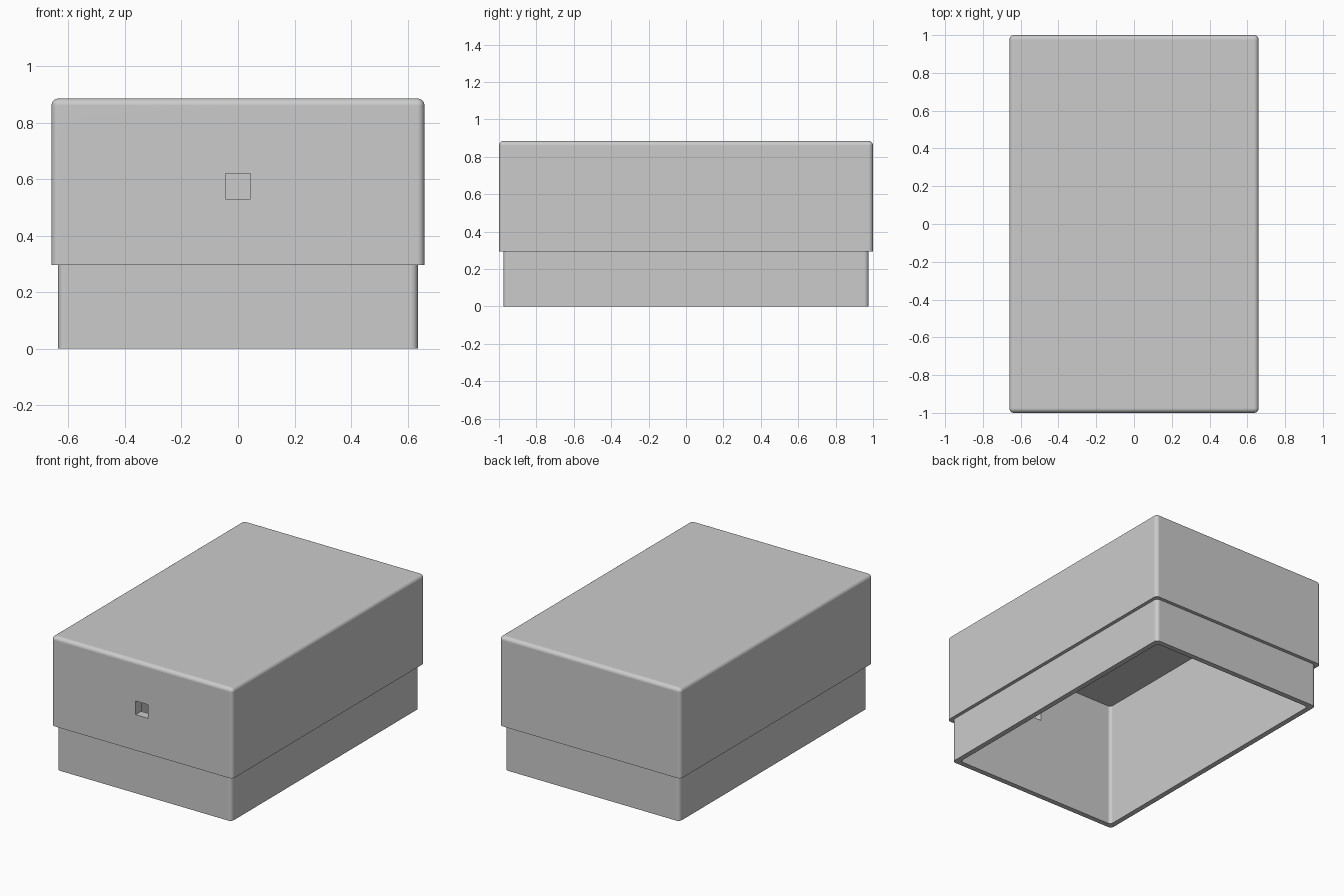
import bpy
import bmesh
import math

default = bpy.data.objects.get("Cube")
if default:
    bpy.data.objects.remove(default, do_unlink=True)

grey = bpy.data.materials.new("light grey")
grey.use_nodes = True
colour = (0.6, 0.6, 0.6, 1)
grey.diffuse_color = colour
grey.node_tree.nodes["Principled BSDF"].inputs["Base Color"].default_value = colour


def block(name, low, high, radius=0.0, round_top=False):
    """Box between two corners, with rounded upright edges and optionally a rounded top."""
    bm = bmesh.new()
    bmesh.ops.create_cube(bm, size=1)
    for v in bm.verts:
        v.co = [lo if c < 0 else hi for c, lo, hi in zip(v.co, low, high)]
    if radius:
        top = high[2] - 0.001
        edges = [e for e in bm.edges
                 if abs(e.verts[0].co.z - e.verts[1].co.z) > 0.001
                 or (round_top and min(v.co.z for v in e.verts) > top)]
        bmesh.ops.bevel(bm, geom=edges, offset=radius, segments=6,
                        profile=0.5, affect='EDGES')
    mesh = bpy.data.meshes.new(name)
    bm.to_mesh(mesh)
    bm.free()
    mesh.materials.append(grey)
    ob = bpy.data.objects.new(name, mesh)
    bpy.context.collection.objects.link(ob)
    return ob


def combine(target, other, operation):
    """Apply a boolean to the target and discard the other object."""
    other.hide_render = True
    mod = target.modifiers.new(operation.lower(), 'BOOLEAN')
    mod.operation = operation
    mod.object = other
    mod.solver = 'EXACT'
    bpy.context.view_layer.objects.active = target
    bpy.ops.object.modifier_apply(modifier=mod.name)
    bpy.data.objects.remove(other, do_unlink=True)


# Outer cover with rounded top, and the narrower collar below it
case = block("box_cover", (-0.66, -1, 0.295), (0.66, 1, 0.885), 0.025, True)
collar = block("collar", (-0.637, -0.977, 0), (0.637, 0.977, 0.4), 0.025)
combine(case, collar, 'UNION')

# Hollow inside, open at the bottom
cavity = block("cavity", (-0.602, -0.942, -0.1), (0.602, 0.942, 0.833), 0.02)
combine(case, cavity, 'DIFFERENCE')

# Square hole through the front wall
hole = block("front_hole", (-0.045, -1.1, 0.53), (0.045, -0.8, 0.62))
combine(case, hole, 'DIFFERENCE')

# Smooth rounded edges while keeping the flat faces crisp
bpy.ops.object.select_all(action='DESELECT')
case.select_set(True)
bpy.context.view_layer.objects.active = case
bpy.ops.object.shade_smooth_by_angle(angle=math.radians(30))
weighted = case.modifiers.new("flat_faces", 'WEIGHTED_NORMAL')
weighted.keep_sharp = True
